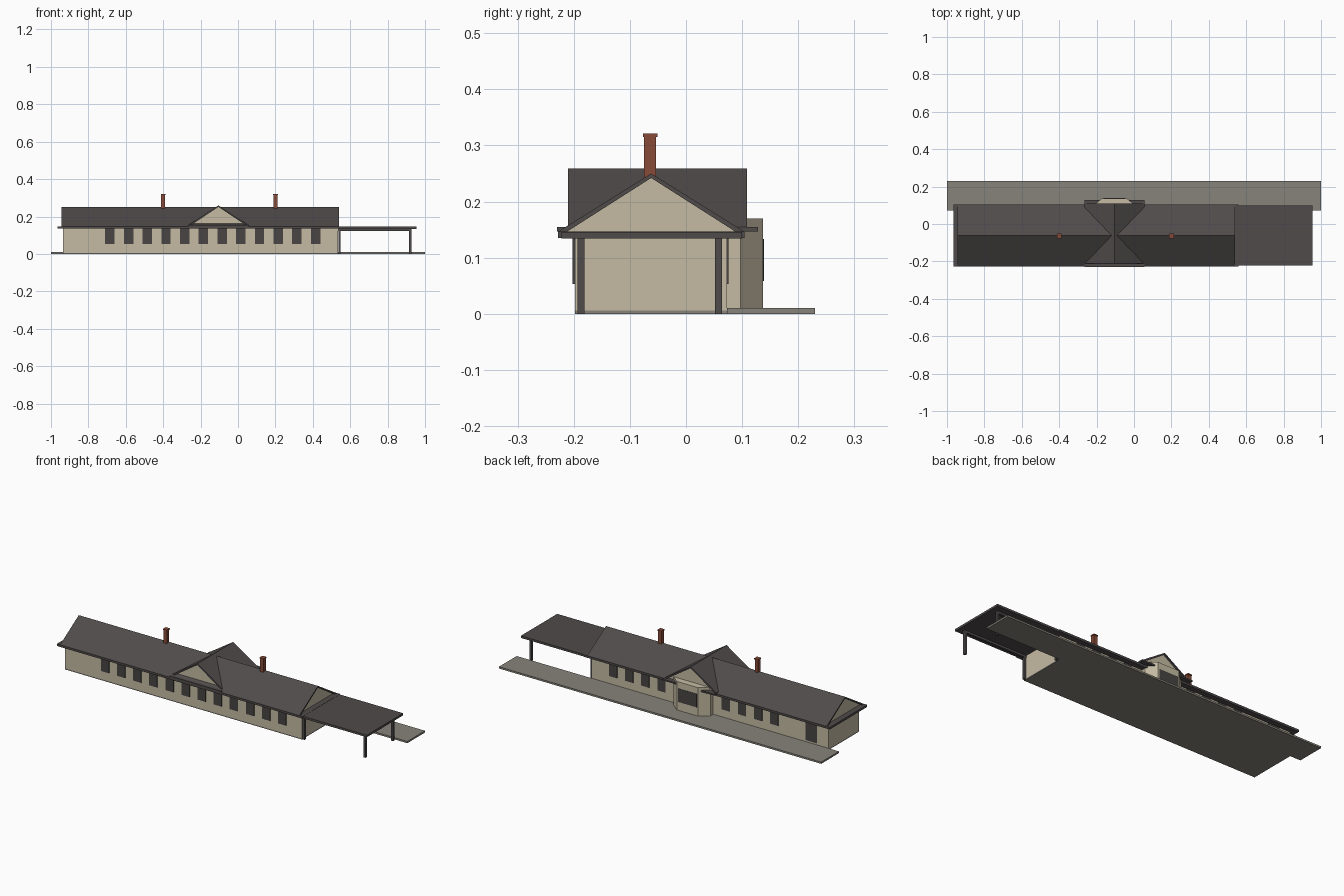
import bpy

if "Cube" in bpy.data.objects:
    bpy.data.objects.remove(bpy.data.objects["Cube"], do_unlink=True)


def material(name, rgb):
    m = bpy.data.materials.new(name)
    m.use_nodes = True
    m.diffuse_color = (*rgb, 1)
    bsdf = m.node_tree.nodes["Principled BSDF"]
    bsdf.inputs["Base Color"].default_value = (*rgb, 1)
    bsdf.inputs["Roughness"].default_value = 0.9
    return m


WALL = material("beige_wall", (0.56, 0.50, 0.37))
ROOF = material("dark_roof", (0.08, 0.07, 0.07))
GLASS = material("dark_window", (0.065, 0.06, 0.056))
PAVING = material("grey_paving", (0.24, 0.23, 0.195))
BRICK = material("red_brick", (0.25, 0.07, 0.04))


def prism(name, profile, start, end, place, mat):
    """Extrude a closed 2D profile; place(a, b, t) turns it into a 3D point."""
    n = len(profile)
    verts = [place(a, b, t) for t in (start, end) for a, b in profile]
    faces = [tuple(range(n)), tuple(range(2 * n - 1, n - 1, -1))]
    faces += [(i, i + n, (i + 1) % n + n, (i + 1) % n) for i in range(n)]
    mesh = bpy.data.meshes.new(name)
    mesh.from_pydata(verts, [], faces)
    obj = bpy.data.objects.new(name, mesh)
    bpy.context.collection.objects.link(obj)
    mesh.materials.append(mat)
    # Outward normals
    import bmesh
    bm = bmesh.new()
    bm.from_mesh(mesh)
    bmesh.ops.recalc_face_normals(bm, faces=bm.faces)
    bm.to_mesh(mesh)
    bm.free()
    return obj


def along_x(a, b, t):
    return (t, a, b)


def along_y(a, b, t):
    return (a, t, b)


def along_z(a, b, t):
    return (a, b, t)


def box(name, x, y, z, mat):
    corners = [(x[0], y[0]), (x[1], y[0]), (x[1], y[1]), (x[0], y[1])]
    return prism(name, corners, z[0], z[1], along_z, mat)


def chevron(mid, half, eave, ridge, thick):
    return [(mid - half, eave), (mid, ridge), (mid + half, eave),
            (mid + half - 2 * thick, eave), (mid, ridge - thick),
            (mid - half + 2 * thick, eave)]


def triangle(mid, half, low, high):
    return [(mid - half, low), (mid + half, low), (mid, high)]


# Ground: platform along the back and the floor under the hall
box("platform", (-1, 1), (0.073, 0.23), (0, 0.01), PAVING)
box("foundation", (-0.935, 0.535), (-0.198, 0.073), (0, 0.006), PAVING)

# Hall walls
box("hall_walls", (-0.935, 0.535), (-0.198, 0.073), (0.006, 0.136), WALL)

# Main roof with gable ends
RIDGE_Y = -0.062
box("main_eaves", (-0.965, 0.56), (-0.228, 0.104), (0.135, 0.147), ROOF)
prism("main_roof", chevron(RIDGE_Y, 0.165, 0.147, 0.25, 0.008),
      -0.945, 0.54, along_x, ROOF)
prism("main_gables", triangle(RIDGE_Y, 0.152, 0.147, 0.243),
      -0.933, 0.528, along_x, WALL)

# Cross roof with front and back gables
CROSS_X = -0.105
box("cross_eaves", (CROSS_X - 0.16, CROSS_X + 0.16), (-0.23, 0.128),
    (0.147, 0.155), ROOF)
prism("cross_roof", chevron(CROSS_X, 0.16, 0.155, 0.259, 0.008),
      -0.21, 0.109, along_y, ROOF)
prism("cross_gables", triangle(CROSS_X, 0.147, 0.155, 0.252),
      -0.2, 0.1, along_y, WALL)

# Bay on the platform side
bay = [(-0.115, 0.06), (0.115, 0.06), (0.115, 0.097), (0.066, 0.137), (-0.066, 0.137), (-0.115, 0.097)]
prism("bay_walls", [(CROSS_X + a, b) for a, b in bay], 0.006, 0.17, along_z, WALL)
box("bay_window", (CROSS_X - 0.058, CROSS_X + 0.058), (0.135, 0.139),
    (0.058, 0.133), GLASS)

# Windows and door
for i in range(12):
    x = -0.685 + 0.1 * i
    box(f"front_window_{i}", (x - 0.025, x + 0.025), (-0.202, -0.196),
        (0.053, 0.135), GLASS)
for i, x in enumerate((-0.6, -0.5, -0.4, -0.3, 0.1, 0.2, 0.3, 0.4)):
    box(f"back_window_{i}", (x - 0.025, x + 0.025), (0.071, 0.076),
        (0.053, 0.135), GLASS)
box("back_door", (-0.865, -0.795), (0.071, 0.076), (0.02, 0.135), GLASS)

# Open canopy on posts
box("canopy_roof", (0.535, 0.955), (-0.222, 0.1), (0.134, 0.146), ROOF)
for side, y in (("front", -0.187), ("back", 0.058)):
    box(f"{side}_canopy_beam", (0.535, 0.925), (y - 0.006, y + 0.006),
        (0.122, 0.135), ROOF)
    for end, x in (("inner", 0.543), ("outer", 0.921)):
        box(f"{side}_{end}_post", (x - 0.006, x + 0.006),
            (y - 0.0065, y + 0.0065), (0, 0.135), ROOF)

# Chimneys
for name, x in (("right", -0.4), ("left", 0.2)):
    for part, r, z in (("shaft", 0.0105, (0.22, 0.316)), ("cap", 0.013, (0.315, 0.321))):
        box(f"{name}_chimney_{part}", (x - r, x + r),
            (RIDGE_Y - 0.002 - r, RIDGE_Y - 0.002 + r), z, BRICK)
